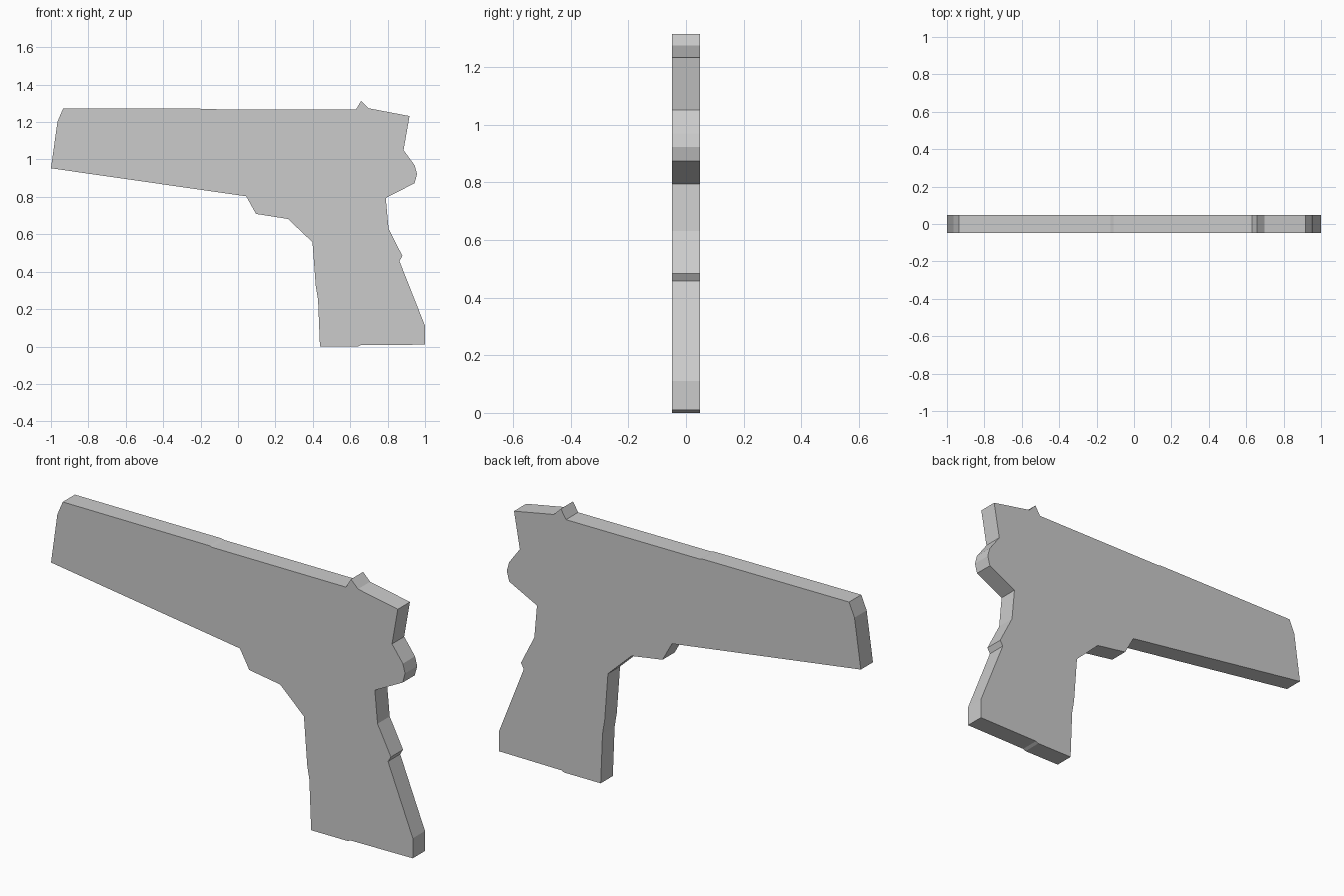
import bpy, bmesh

if "Cube" in bpy.data.objects:
    bpy.data.objects.remove(bpy.data.objects["Cube"])

HALF = 0.048  # half thickness of the flat plate

# Side silhouette (x, z), grouped by region, clockwise from the muzzle
muzzle = [(-1, 0.953), (-0.965, 1.203), (-0.935, 1.273)]
top_edge = [(-0.125, 1.271), (-0.11, 1.267), (0.63, 1.266)]
rear_sight = [(0.658, 1.313), (0.697, 1.274), (0.917, 1.232)]
hammer = [(0.885, 1.05), (0.945, 0.968), (0.957, 0.922), (0.944, 0.873)]
grip_back = [(0.79, 0.794), (0.805, 0.63), (0.879, 0.484), (0.863, 0.457), (1, 0.11)]
grip_base = [(1, 0.01), (0.655, 0.007), (0.64, 0), (0.438, 0)]
grip_front = [(0.428, 0.25), (0.416, 0.32), (0.398, 0.558)]
guard = [(0.267, 0.682), (0.096, 0.709), (0.044, 0.803)]
profile = (muzzle + top_edge + rear_sight + hammer
           + grip_back + grip_base + grip_front + guard)

# Extrude the silhouette into a flat-faced plate
bm = bmesh.new()
face = bm.faces.new([bm.verts.new((x, -HALF, z)) for x, z in profile])
ext = bmesh.ops.extrude_face_region(bm, geom=[face], use_keep_orig=True)
verts = [g for g in ext["geom"] if isinstance(g, bmesh.types.BMVert)]
bmesh.ops.translate(bm, verts=verts, vec=(0, 2 * HALF, 0))
bmesh.ops.recalc_face_normals(bm, faces=bm.faces)

mesh = bpy.data.meshes.new("pistol_silhouette")
bm.to_mesh(mesh)
bm.free()
bpy.context.collection.objects.link(bpy.data.objects.new("pistol_silhouette", mesh))
